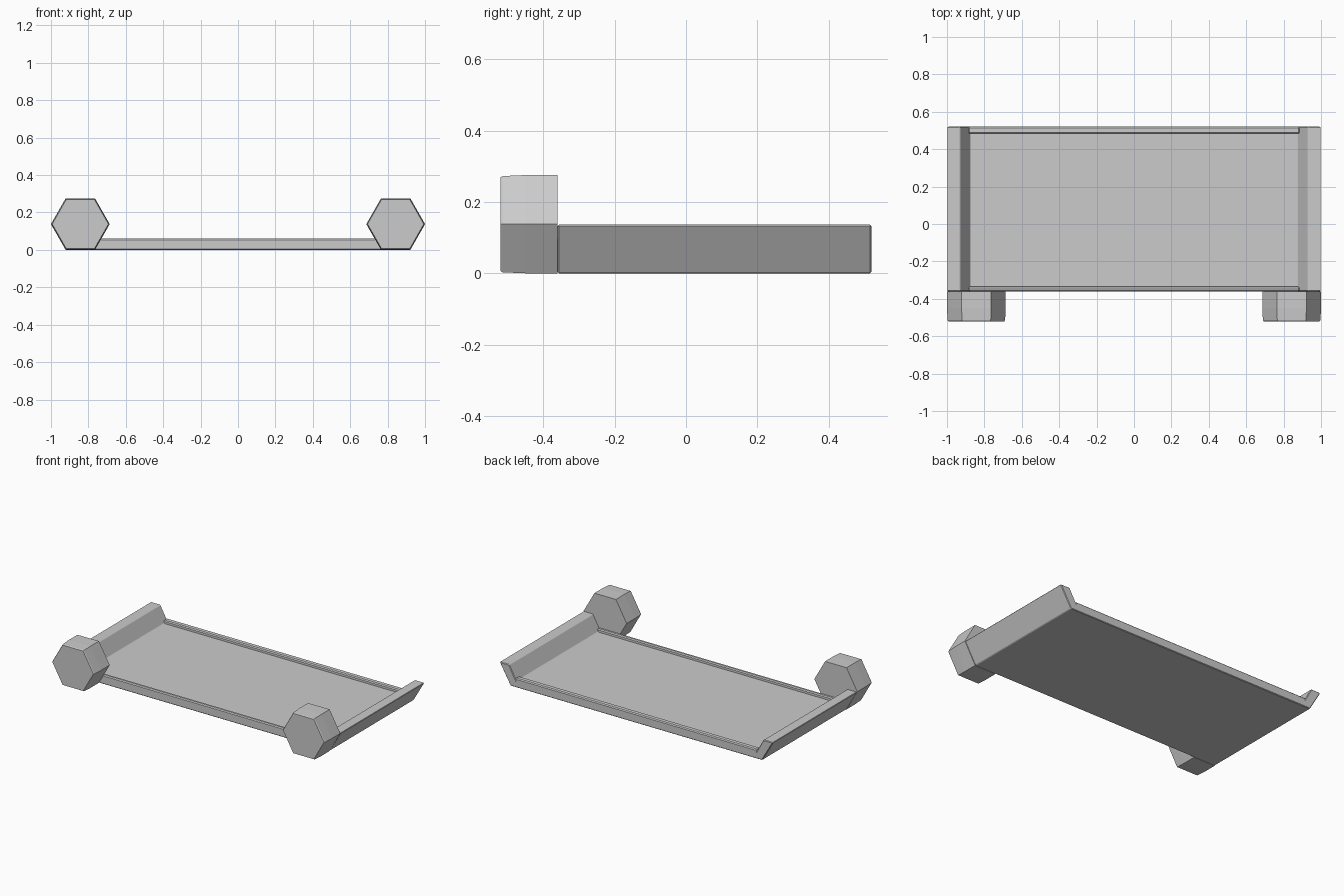
import bpy, bmesh, math

if "Cube" in bpy.data.objects:
    bpy.data.objects.remove(bpy.data.objects["Cube"], do_unlink=True)

grey = bpy.data.materials.new("light_grey")
grey.use_nodes = True
colour = (0.6, 0.6, 0.6, 1)
grey.diffuse_color = colour
grey.node_tree.nodes["Principled BSDF"].inputs["Base Color"].default_value = colour

FRONT, RAIL_FRONT, BACK = -0.52, -0.36, 0.52


def prism(name, sections, bevel):
    """Loft equal-length (x, z) outlines placed at successive y positions."""
    bm = bmesh.new()
    rings = [[bm.verts.new((x, y, z)) for x, z in outline] for y, outline in sections]
    n = len(rings[0])
    bm.faces.new(rings[0])
    bm.faces.new(rings[-1])
    for a, b in zip(rings, rings[1:]):
        for i in range(n):
            j = (i + 1) % n
            bm.faces.new((a[i], a[j], b[j], b[i]))
    bmesh.ops.recalc_face_normals(bm, faces=bm.faces)
    mesh = bpy.data.meshes.new(name)
    bm.to_mesh(mesh)
    bm.free()
    mesh.materials.append(grey)
    obj = bpy.data.objects.new(name, mesh)
    bpy.context.collection.objects.link(obj)
    if bevel:
        mod = obj.modifiers.new("soft_edges", "BEVEL")
        mod.width = bevel
        mod.segments = 1
        mod.limit_method = "ANGLE"
        mod.angle_limit = math.radians(25)
    return obj


def hexagon(cx, scale):
    return [(cx + 0.157 * scale * math.cos(i * math.pi / 3),
             0.138 + 0.159 * scale * math.sin(i * math.pi / 3)) for i in range(6)]


# Tray body: floor and both flared side walls share one cross-section
half = [(0.92, 0), (1.0, 0.137), (0.93, 0.137), (0.876, 0.04)]
outline = half + [(-x, z) for x, z in reversed(half)]
prism("tray", [(RAIL_FRONT, outline), (BACK, outline)], 0.004)

# Low rails closing the front and back of the floor
rail = [(0.885, 0.01), (0.885, 0.06), (-0.885, 0.06), (-0.885, 0.01)]
prism("front_rail", [(RAIL_FRONT, rail), (RAIL_FRONT + 0.025, rail)], 0.006)
prism("back_rail", [(BACK - 0.037, rail), (BACK, rail)], 0.006)

# Hexagonal feet on the front corners, slightly narrowed towards the front
for side, sign in (("left", 1), ("right", -1)):
    cx = sign * 0.843
    prism(side + "_hex_foot", [(FRONT, hexagon(cx, 0.955)), (FRONT + 0.006, hexagon(cx, 0.98)),
                              (FRONT + 0.07, hexagon(cx, 1)), (RAIL_FRONT, hexagon(cx, 1))], 0)
